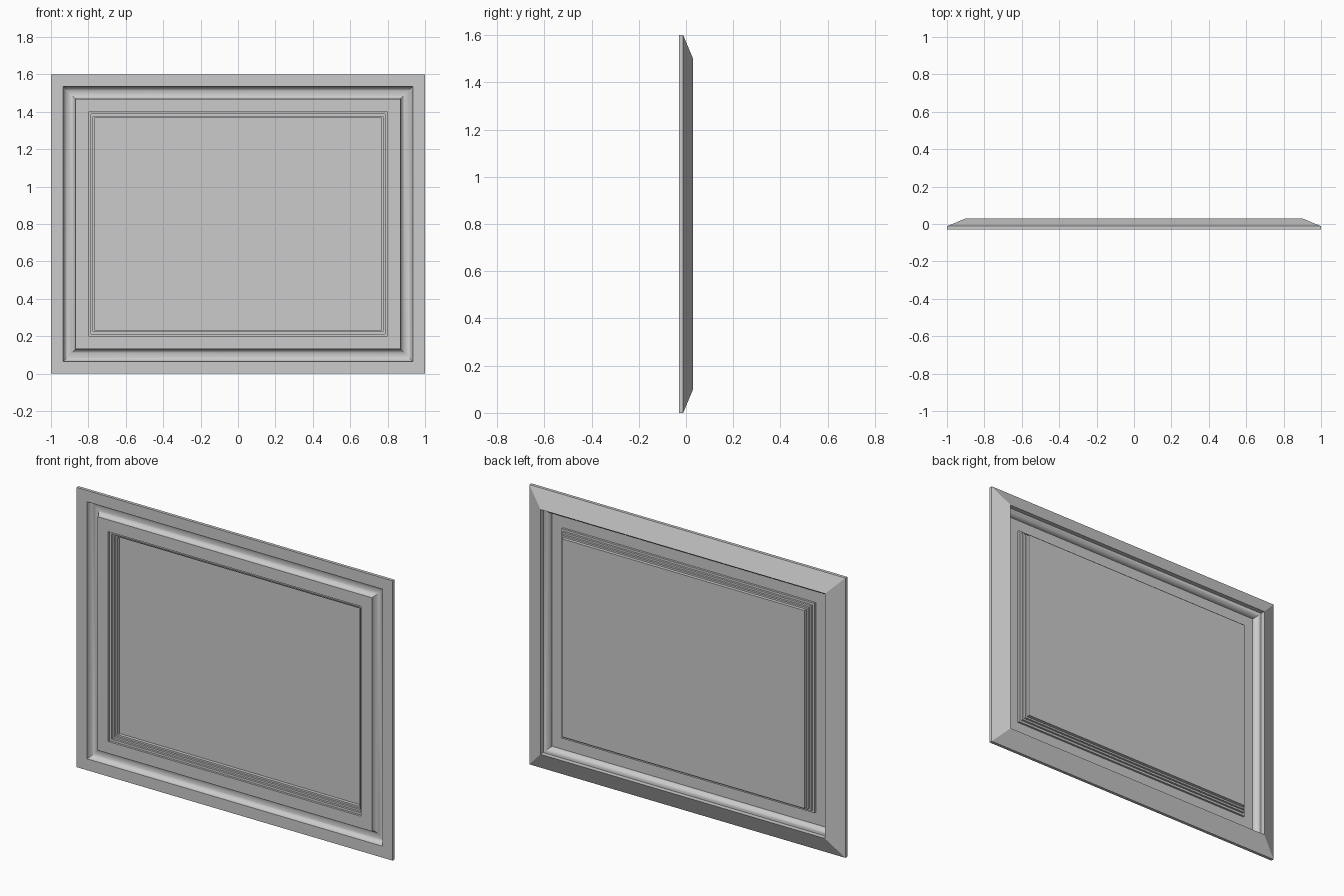
import bpy, bmesh, math

if "Cube" in bpy.data.objects:
    bpy.data.objects.remove(bpy.data.objects["Cube"])

W, H = 1.0, 1.6  # half width, full height


def ring(bm, inset, y):
    # mitred rectangle at a given inset from the outer edge
    a, lo, hi = W - inset, inset, H - inset
    return [bm.verts.new(p) for p in ((-a, y, lo), (a, y, lo), (a, y, hi), (-a, y, hi))]


def sweep(name, profile, cap=False, smooth=False):
    # run an (inset, y) profile around the rectangle
    bm = bmesh.new()
    rings = [ring(bm, d, y) for d, y in profile]
    for r, s in zip(rings, rings[1:]):
        for i in range(4):
            j = (i + 1) % 4
            bm.faces.new((r[i], r[j], s[j], s[i]))
    if cap:
        bm.faces.new(rings[-1])
    me = bpy.data.meshes.new(name)
    bm.to_mesh(me)
    bm.free()
    ob = bpy.data.objects.new(name, me)
    bpy.context.collection.objects.link(ob)
    if smooth:
        bpy.context.view_layer.objects.active = ob
        ob.select_set(True)
        bpy.ops.object.shade_smooth_by_angle(angle=math.radians(30))
        ob.select_set(False)
    return ob


FRONT, R, C = -0.03, 0.0335, 0.0985  # front plane, groove radius, groove centre

# outer moulding: bevelled back, thin rim, front border, half-round groove
groove = [(C - R * math.cos(math.pi * i / 16), FRONT + R * math.sin(math.pi * i / 16))
          for i in range(17)]
sweep("frame_moulding",
      [(0.10, FRONT + R), (0.10, 0.03), (0, -0.012), (0, FRONT)] + groove + [(0.20, FRONT)],
      smooth=True)

# stepped liner going back to the panel
steps = [(0.20, FRONT)]
y = FRONT
for d, nxt, rise in ((0.20, 0.213, 0.012), (0.213, 0.224, 0.012), (0.224, 0.234, 0.012)):
    y += rise
    steps += [(d, y), (nxt, y)]
steps.append((0.234, 0.025))
sweep("stepped_liner", steps)

# centre panel
sweep("centre_panel", [(0.234, 0.025), (0.24, 0.025)], cap=True)
